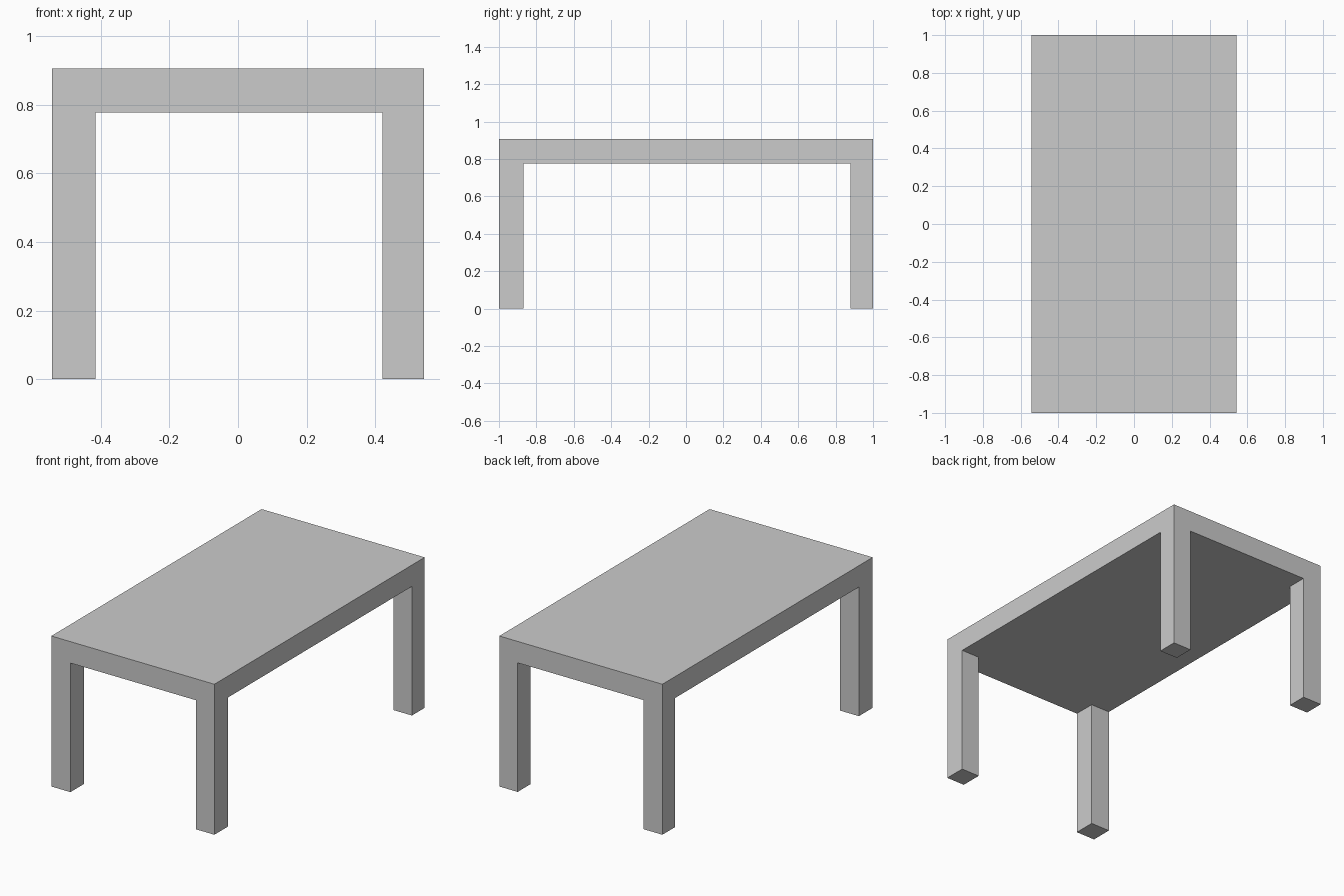
import bpy, bmesh
from math import radians

if "Cube" in bpy.data.objects:
    bpy.data.objects.remove(bpy.data.objects["Cube"])

# Grid lines: outer edges and inner leg edges
XS = (-0.543, -0.416, 0.421, 0.543)
YS = (-1.0, -0.869, 0.879, 1.0)
TOP, UNDER = 0.906, 0.777


def extrude_to(bm, faces, z):
    """Extrude faces straight up or down to height z; return the new caps."""
    geom = bmesh.ops.extrude_face_region(bm, geom=faces)["geom"]
    for v in geom:
        if isinstance(v, bmesh.types.BMVert):
            v.co.z = z
    bmesh.ops.delete(bm, geom=faces, context='FACES_ONLY')


bm = bmesh.new()

# Underside of the tabletop as a 3 x 3 grid of cells
verts = [[bm.verts.new((x, y, UNDER)) for y in YS] for x in XS]
cells = {(i, j): bm.faces.new((verts[i][j], verts[i + 1][j],
                               verts[i + 1][j + 1], verts[i][j + 1]))
         for i in range(3) for j in range(3)}

# Slab: copy of the grid moved up, joined by side walls
dup = bmesh.ops.duplicate(bm, geom=bm.faces[:] + bm.edges[:] + bm.verts[:])
for v in dup["geom"]:
    if isinstance(v, bmesh.types.BMVert):
        v.co.z = TOP
rim = [e for e in bm.edges if len(e.link_faces) == 1]
bmesh.ops.bridge_loops(bm, edges=rim)

# Legs: corner cells pulled down to the floor
for i in (0, 2):
    for j in (0, 2):
        extrude_to(bm, [cells[i, j]], 0.0)

# Merge coplanar cells into clean flat faces
bmesh.ops.recalc_face_normals(bm, faces=bm.faces[:])
bmesh.ops.dissolve_limit(bm, angle_limit=radians(1),
                         verts=bm.verts[:], edges=bm.edges[:])

mesh = bpy.data.meshes.new("table")
bm.to_mesh(mesh)
bm.free()
bpy.context.collection.objects.link(bpy.data.objects.new("table", mesh))
